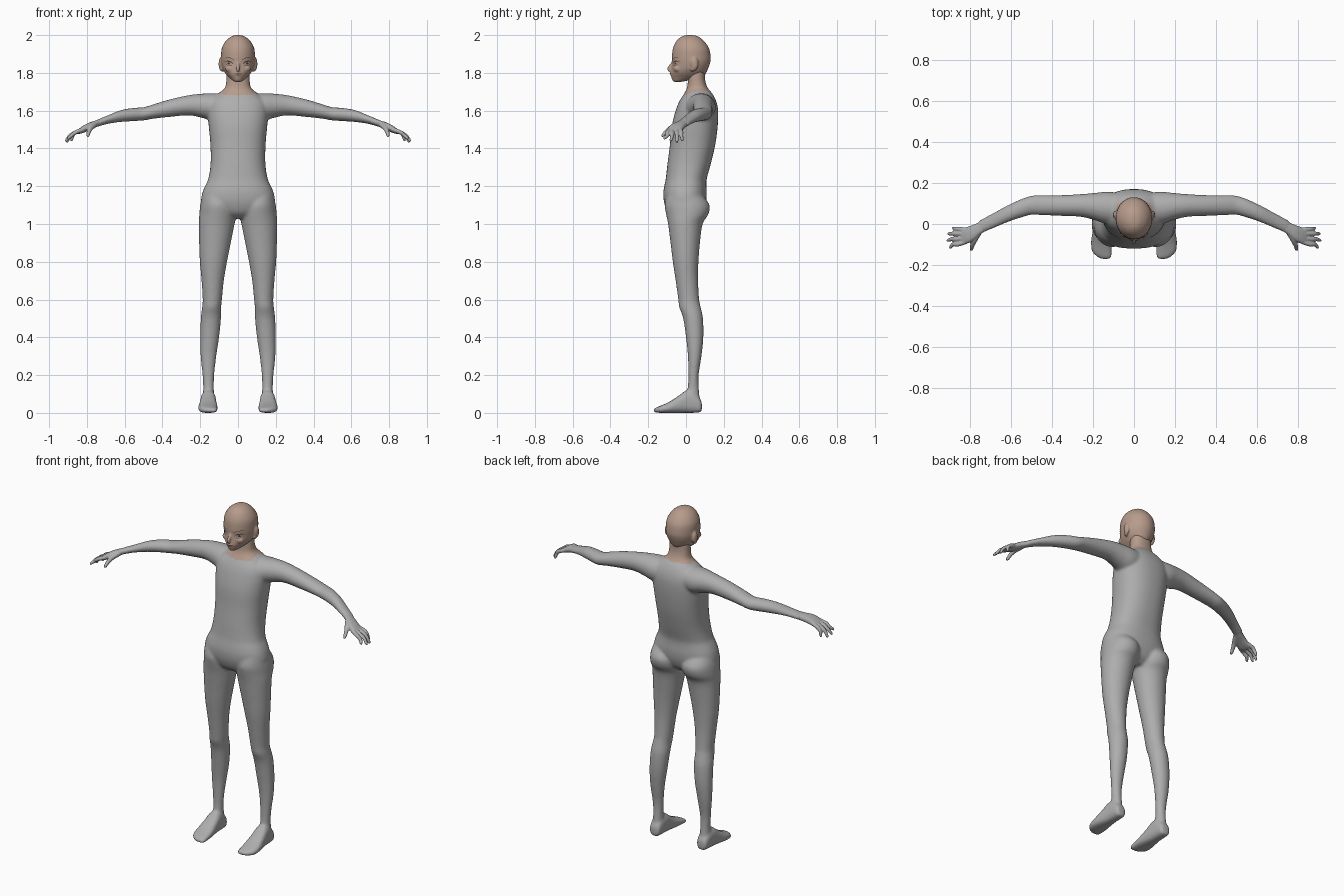
import bpy, bmesh, math
from mathutils import Vector
from mathutils.bvhtree import BVHTree


def material(name, rgb):
    m = bpy.data.materials.new(name)
    m.diffuse_color = (*rgb, 1)
    return m


GREY = material("suit grey", (0.42, 0.42, 0.42))
SKIN = material("skin", (0.47, 0.33, 0.26))
DARK = material("dark lines", (0.07, 0.05, 0.045))


def catmull(rows, steps):
    """Smooth resampling of a list of number rows."""
    out = []
    for i in range(len(rows) - 1):
        p = [rows[max(0, min(len(rows) - 1, i + k))] for k in (-1, 0, 1, 2)]
        for s in range(steps):
            t = s / steps
            out.append([0.5 * (2 * b + (c - a) * t + (2 * a - 5 * b + 4 * c - d) * t * t
                               + (3 * b - a - 3 * c + d) * t ** 3) for a, b, c, d in zip(*p)])
    return out + [list(rows[-1])]


def skin_rings(bm, rings):
    loops = [[bm.verts.new(p) for p in r] for r in rings]
    n = len(loops[0])
    for a, b in zip(loops, loops[1:]):
        for i in range(n):
            bm.faces.new((a[i], a[(i + 1) % n], b[(i + 1) % n], b[i]))
    bm.faces.new(loops[0][::-1])
    bm.faces.new(loops[-1])


def loft(bm, axis, rows, sides=(1,), power=2.0, n=32, steps=4):
    """Rows are (position, lo, hi, lo, hi) of the cross-section across an axis."""
    others = [k for k in range(3) if k != axis]
    for side in sides:
        rings = []
        for pos, a0, a1, b0, b1 in catmull(rows, steps):
            ring = []
            for i in range(n):
                c, s = math.cos(2 * math.pi * i / n), math.sin(2 * math.pi * i / n)
                v = [0, 0, 0]
                v[axis] = pos
                v[others[0]] = (a0 + a1) / 2 + (a1 - a0) / 2 * math.copysign(abs(c) ** (2 / power), c)
                v[others[1]] = (b0 + b1) / 2 + (b1 - b0) / 2 * math.copysign(abs(s) ** (2 / power), s)
                v[0] *= side
                ring.append(v)
            rings.append(ring)
        skin_rings(bm, rings)


def tube(bm, rows, side, n=12):
    """Rows are (x, y, z, radius)."""
    rows = catmull(rows, 4)
    pts = [Vector(r[:3]) for r in rows]
    rings = []
    for i, p in enumerate(pts):
        d = pts[min(i + 1, len(pts) - 1)] - pts[max(i - 1, 0)]
        q = d.to_track_quat('Z', 'Y')
        ring = [p + q @ Vector((math.cos(a), math.sin(a), 0)) * rows[i][3]
                for a in (2 * math.pi * k / n for k in range(n))]
        rings.append([(v.x * side, v.y, v.z) for v in ring])
    skin_rings(bm, rings)


def ball(bm, centre, size):
    ret = bmesh.ops.create_uvsphere(bm, u_segments=20, v_segments=14, radius=1)
    for v in ret["verts"]:
        v.co = Vector(centre) + Vector([a * b for a, b in zip(v.co, size)])


def fuse(name, bm, voxel, smooth, mats, rule=None):
    """Weld overlapping volumes into one smooth skin."""
    bmesh.ops.recalc_face_normals(bm, faces=bm.faces)
    me = bpy.data.meshes.new(name)
    bm.to_mesh(me)
    ob = bpy.data.objects.new(name, me)
    bpy.context.collection.objects.link(ob)
    r = ob.modifiers.new("weld", 'REMESH')
    r.mode, r.voxel_size = 'VOXEL', voxel
    s = ob.modifiers.new("soften", 'SMOOTH')
    s.factor, s.iterations = 0.5, smooth
    done = bpy.data.meshes.new_from_object(ob.evaluated_get(bpy.context.evaluated_depsgraph_get()))
    ob.modifiers.clear()
    ob.data = done
    done.materials.clear()
    for m in mats:
        done.materials.append(m)
    for p in done.polygons:
        p.use_smooth = True
        p.material_index = rule(p.center) if rule else 0
    return ob


BOTH = (1, -1)
body = bmesh.new()
# torso and neck
loft(body, 2, [(1.03, -.07, .07, -.06, .05), (1.06, -.14, .14, -.095, .085), (1.11, -.192, .192, -.115, .105),
               (1.16, -.19, .19, -.12, .11), (1.2, -.175, .175, -.115, .108), (1.24, -.157, .157, -.107, .11),
               (1.32, -.145, .145, -.098, .132), (1.42, -.146, .146, -.085, .155), (1.52, -.155, .155, -.075, .168),
               (1.6, -.16, .16, -.055, .17), (1.65, -.15, .15, -.035, .16), (1.69, -.105, .105, -.01, .14),
               (1.72, -.07, .07, .005, .115), (1.76, -.062, .062, .01, .102), (1.81, -.06, .06, .01, .1)],
     power=2.3, n=48)
# legs
loft(body, 2, [(1.15, .03, .19, -.1, .09), (1.1, .01, .2, -.113, .125), (1.05, .008, .205, -.105, .118),
               (1.0, .018, .207, -.095, .088), (.9, .038, .206, -.082, .074), (.8, .058, .202, -.07, .066),
               (.7, .075, .193, -.055, .064), (.6, .085, .187, -.041, .07), (.56, .089, .19, -.036, .078),
               (.5, .09, .197, -.015, .09), (.4, .1, .2, 0, .092), (.3, .115, .198, .01, .082),
               (.2, .126, .188, .012, .067), (.13, .128, .184, .008, .068), (.06, .125, .188, -.01, .075),
               (.03, .127, .188, 0, .075)], BOTH)
# feet
loft(body, 1, [(.084, .14, .175, .015, .05), (.075, .125, .188, .003, .075), (.04, .12, .193, 0, .11),
               (.0, .117, .197, 0, .118), (-.04, .113, .203, 0, .09), (-.09, .108, .21, 0, .058),
               (-.135, .108, .205, 0, .038), (-.16, .11, .18, .002, .028), (-.171, .116, .16, .006, .02)],
     BOTH, power=2.6)
# arms
loft(body, 0, [(.06, .01, .15, 1.55, 1.69), (.13, 0, .158, 1.545, 1.692), (.19, .018, .152, 1.562, 1.69),
               (.26, .035, .146, 1.575, 1.682), (.36, .04, .141, 1.567, 1.66), (.45, .043, .141, 1.557, 1.633),
               (.5, .045, .138, 1.548, 1.618), (.55, .032, .122, 1.545, 1.615), (.62, .008, .09, 1.54, 1.603),
               (.69, -.022, .052, 1.53, 1.575), (.75, -.048, .02, 1.513, 1.55), (.765, -.05, .008, 1.512, 1.54)],
     BOTH)


def neckline(c):
    return int(abs(c.x) < .085 and c.z > 1.685 + .2 * (c.y - .0))


fuse("body_suit", body, .008, 5, [GREY, SKIN], neckline)

# hands with curled fingers and thumb
for side, label in ((1, "left_hand"), (-1, "right_hand")):
    hand = bmesh.new()
    loft(hand, 0, [(.73, -.036, .026, 1.522, 1.556), (.76, -.058, .008, 1.508, 1.546),
                   (.79, -.083, -.006, 1.495, 1.536), (.82, -.097, -.016, 1.482, 1.52),
                   (.845, -.096, -.024, 1.476, 1.502)], (side,), 2.4, 24)
    for y0, y1, x1, z1 in ((-.086, -.113, .9, 1.447), (-.067, -.08, .912, 1.436),
                           (-.047, -.048, .908, 1.431), (-.029, -.02, .885, 1.438)):
        mid = (y0 + y1) / 2
        tube(hand, [(.82, y0, 1.5, .012), (.86, mid, 1.485, .011), ((x1 + .865) / 2, mid, 1.468, .01),
                    (x1 - .004, y1, z1 + .008, .008), (x1, y1, z1, .004)], side)
    tube(hand, [(.76, -.045, 1.525, .015), (.78, -.08, 1.508, .014), (.79, -.105, 1.488, .011),
                (.794, -.122, 1.47, .009), (.795, -.13, 1.462, .004)], side)
    fuse(label, hand, .004, 3, [GREY])

# head with tapering jaw, nose, lips and ears
head = bmesh.new()
loft(head, 2, [(2.0, -.012, .012, .005, .035), (1.993, -.035, .035, -.022, .064), (1.97, -.064, .064, -.05, .094),
               (1.93, -.086, .086, -.069, .122), (1.88, -.09, .09, -.075, .131), (1.85, -.088, .088, -.073, .127),
               (1.82, -.08, .08, -.077, .116), (1.795, -.065, .065, -.08, .104), (1.775, -.046, .046, -.077, .08),
               (1.757, -.025, .025, -.07, .0), (1.752, -.012, .012, -.06, -.03)], n=40)
tube(head, [(0, -.066, 1.865, .006), (0, -.08, 1.838, .009), (0, -.092, 1.82, .01), (0, -.074, 1.808, .007)], 1)
ball(head, (0, -.078, 1.795), (.018, .008, .008))
for s in BOTH:
    ball(head, (s * .09, .045, 1.848), (.013, .02, .036))
    ball(head, (s * .086, .035, 1.822), (.01, .012, .016))
    ball(head, (s * .04, -.045, 1.822), (.028, .022, .02))
head_ob = fuse("head", head, .005, 5, [SKIN])

# thin painted lines laid on the face
tree = BVHTree.FromPolygons([v.co for v in head_ob.data.vertices], [p.vertices for p in head_ob.data.polygons])


def stroke(name, pts, width, sides=BOTH):
    bm = bmesh.new()
    for side in sides:
        rows = catmull(pts, 5)
        prev = None
        for i, (x, z) in enumerate(rows):
            w = width * (0.25 + 0.75 * math.sin(math.pi * i / (len(rows) - 1)))
            pair = []
            for dz in (-w / 2, w / 2):
                hit, nor, _, _ = tree.ray_cast(Vector((x * side, -1, z + dz)), Vector((0, 1, 0)))
                pair.append(bm.verts.new(hit + Vector((0, -.0015, 0))))
            if prev:
                quad = [prev[0], pair[0], pair[1], prev[1]]
                bm.faces.new(quad if side > 0 else quad[::-1])
            prev = pair
    me = bpy.data.meshes.new(name)
    bm.to_mesh(me)
    me.materials.append(DARK)
    bpy.context.collection.objects.link(bpy.data.objects.new(name, me))


stroke("upper_lashes", [(.024, 1.846), (.036, 1.857), (.054, 1.862), (.074, 1.86)], .006)
stroke("lower_lashes", [(.03, 1.842), (.045, 1.838), (.066, 1.845)], .003)
stroke("irises", [(.043, 1.85), (.049, 1.85), (.055, 1.85)], .013)
stroke("brows", [(.018, 1.868), (.045, 1.88), (.074, 1.882)], .003)
stroke("mouth_line", [(-.019, 1.796), (0, 1.794), (.019, 1.796)], .003, (1,))
